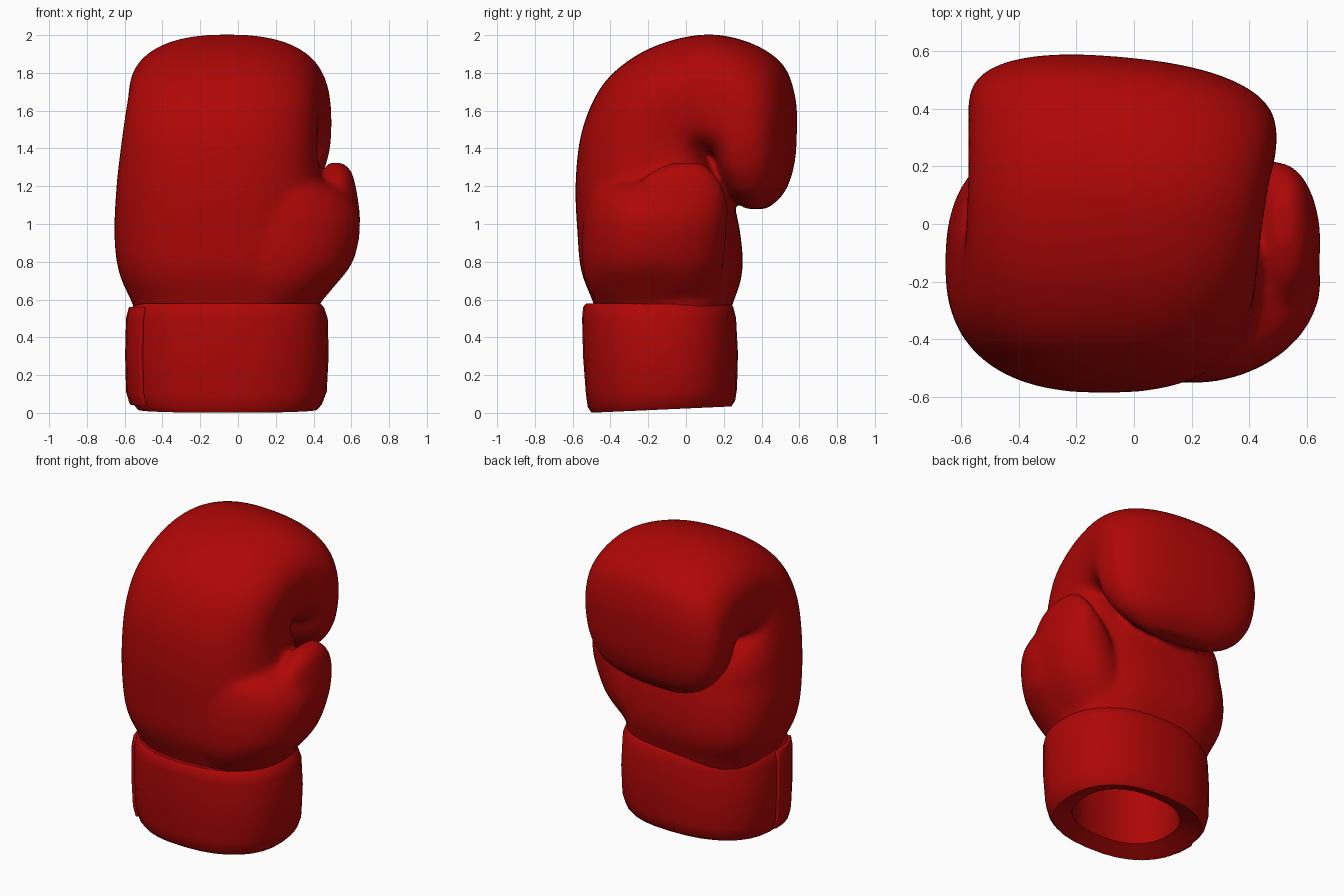
import bpy, bmesh, math
from mathutils import Vector

if "Cube" in bpy.data.objects:
    bpy.data.objects.remove(bpy.data.objects["Cube"])

red = bpy.data.materials.new("red_leather")
red.diffuse_color = (0.43, 0.002, 0.002, 1)
red.use_nodes = True
red.node_tree.nodes["Principled BSDF"].inputs["Base Color"].default_value = red.diffuse_color


def ring(c, u, v, n, e, e_in=None):
    """Superellipse ring around c with half axes u and v (e_in: exponent of the -v half)."""
    pts = []
    for i in range(n):
        a = 2 * math.pi * i / n
        s, t = math.cos(a), math.sin(a)
        k = 2 / (e_in if e_in and t < 0 else e)
        pts.append(c + u * math.copysign(abs(s) ** k, s)
                   + v * math.copysign(abs(t) ** k, t))
    return pts


def smooth_rows(rows, steps=4):
    """Catmull-Rom interpolation between table rows."""
    out = []
    for i in range(len(rows) - 1):
        p = [rows[max(i - 1, 0)], rows[i], rows[i + 1], rows[min(i + 2, len(rows) - 1)]]
        for s in range(steps):
            t = s / steps
            out.append([0.5 * (2 * b + (c - a) * t + (2 * a - 5 * b + 4 * c - d) * t * t
                               + (3 * b - a - 3 * c + d) * t ** 3) for a, b, c, d in zip(*p)])
    return out + [list(rows[-1])]


def loft(bm, rings, closed=True, caps=True):
    rows = [[bm.verts.new(p) for p in r] for r in rings]
    n = len(rows[0])
    for a, b in zip(rows, rows[1:]):
        for i in range(n if closed else n - 1):
            j = (i + 1) % n
            bm.faces.new((a[i], a[j], b[j], b[i]))
    if caps:
        bm.faces.new(rows[0][::-1])
        bm.faces.new(rows[-1])


def stack(bm, sections, e):
    """Loft horizontal sections (z, centre x, centre y, radius x, radius y)."""
    loft(bm, [ring(Vector((cx, cy, z)), Vector((rx, 0, 0)), Vector((0, ry, 0)), 32, e)
              for z, cx, cy, rx, ry in smooth_rows(sections)])


def finish(bm, name):
    bmesh.ops.recalc_face_normals(bm, faces=bm.faces)
    me = bpy.data.meshes.new(name)
    bm.to_mesh(me)
    bm.free()
    ob = bpy.data.objects.new(name, me)
    bpy.context.collection.objects.link(ob)
    me.materials.append(red)
    for p in me.polygons:
        p.use_smooth = True
    return ob


# Glove hand: sections fan around the curl (outer y z, inner y z, x min, x max)
hand = [
    (-.46, .48, .22, .48, -.53, .42), (-.49, .58, .25, .58, -.56, .43),
    (-.555, .75, .295, .73, -.63, .44), (-.575, .95, .29, .92, -.655, .45),
    (-.585, 1.22, .24, 1.15, -.645, .44), (-.55, 1.50, .15, 1.32, -.62, .42),
    (-.44, 1.74, .10, 1.36, -.60, .425), (-.26, 1.895, .09, 1.37, -.585, .435),
    (-.05, 1.98, .11, 1.375, -.58, .45), (.16, 2.003, .13, 1.37, -.575, .465),
    (.37, 1.95, .15, 1.36, -.575, .485), (.52, 1.84, .16, 1.35, -.575, .495),
    (.58, 1.67, .17, 1.33, -.575, .495), (.587, 1.50, .18, 1.30, -.565, .485),
    (.575, 1.32, .20, 1.24, -.53, .45), (.525, 1.17, .25, 1.15, -.44, .36),
    (.435, 1.08, .32, 1.08, -.28, .20)]
bm = bmesh.new()
rings = []
for oy, oz, iy, iz, x0, x1 in smooth_rows(hand):
    o, i = Vector((0, oy, oz)), Vector((0, iy, iz))
    e_in = 2.7 + 0.9 * min(1, max(0, (iz - 1.1) / .2))  # shallower fold at the curl
    r = ring((o + i) / 2 + Vector(((x0 + x1) / 2, 0, 0)),
             Vector(((x1 - x0) / 2, 0, 0)), (o - i) / 2, 40, 2.4, e_in)
    for p in r:  # fist turns slightly: thumb side sits further back
        p.y -= 0.09 * (p.x + .14) * min(1, max(0, p.y / .4))
    rings.append(r)
loft(bm, rings)

# Thumb, and the thumb base that runs flush into the back of the hand
stack(bm, [(.56, .20, -.12, .20, .25), (.68, .28, -.12, .235, .29),
           (.80, .36, -.11, .235, .31), (.98, .43, -.08, .215, .295),
           (1.10, .475, -.045, .165, .265), (1.20, .515, -.035, .108, .23),
           (1.28, .525, -.02, .075, .16), (1.325, .515, .01, .04, .08)], 2.2)
stack(bm, [(.54, .14, -.17, .26, .28), (.68, .18, -.19, .34, .335),
           (.80, .20, -.20, .41, .35), (.96, .20, -.20, .447, .35),
           (1.08, .20, -.19, .435, .345), (1.18, .20, -.17, .36, .33),
           (1.26, .18, -.14, .22, .25)], 2.0)
glove = finish(bm, "glove_hand_and_thumb")
fuse = glove.modifiers.new("fuse", 'REMESH')
fuse.mode = 'VOXEL'
fuse.voxel_size = 0.02
fuse.use_smooth_shade = True
soft = glove.modifiers.new("soften", 'SMOOTH')
soft.factor, soft.iterations = 0.5, 14


# Cuff: outer wall with rounded lips and a hollow wrist opening
def cuff_ring(z, x0, x1, y0, y1, grow=0.0):
    c = Vector(((x0 + x1) / 2, (y0 + y1) / 2, z))
    pts = ring(c, Vector(((x1 - x0) / 2 + grow, 0, 0)),
               Vector((0, (y1 - y0) / 2 + grow, 0)), 32, 2.35)
    for p in pts:  # lower rim rises toward the palm
        p.z += 0.045 * (p.y + .52) * max(0, 1 - z / .5)
    return pts


outer = [(.0, -.53, .42, -.50, .24), (.03, -.555, .445, -.52, .26),
         (.10, -.575, .47, -.53, .27), (.30, -.58, .48, -.545, .275),
         (.50, -.575, .475, -.55, .265), (.56, -.56, .455, -.545, .25),
         (.578, -.54, .435, -.53, .235)]
inner = [(.56, -.42, .32, -.42, .12), (.12, -.38, .27, -.40, .12),
         (.05, -.40, .29, -.41, .13)]
bm = bmesh.new()
loop = [cuff_ring(*s) for s in outer + inner]
loft(bm, loop + [loop[0]], caps=False)
bmesh.ops.remove_doubles(bm, verts=bm.verts, dist=1e-4)
cuff = finish(bm, "wrist_cuff")

# Strap end: thin padded flap on the thumbless side of the cuff
bm = bmesh.new()
loft(bm, [cuff_ring(*s, grow=.006)[16:20] for s in outer[1:6]], closed=False, caps=False)
strap = finish(bm, "cuff_strap_end")
thick = strap.modifiers.new("thickness", 'SOLIDIFY')
thick.thickness, thick.offset = 0.025, 0
bev = strap.modifiers.new("rounded_edge", 'BEVEL')
bev.width, bev.segments = 0.008, 2

for ob in (cuff, strap):
    bpy.ops.object.select_all(action='DESELECT')
    ob.select_set(True)
    bpy.context.view_layer.objects.active = ob
    bpy.ops.object.shade_smooth_by_angle(angle=math.radians(50))
